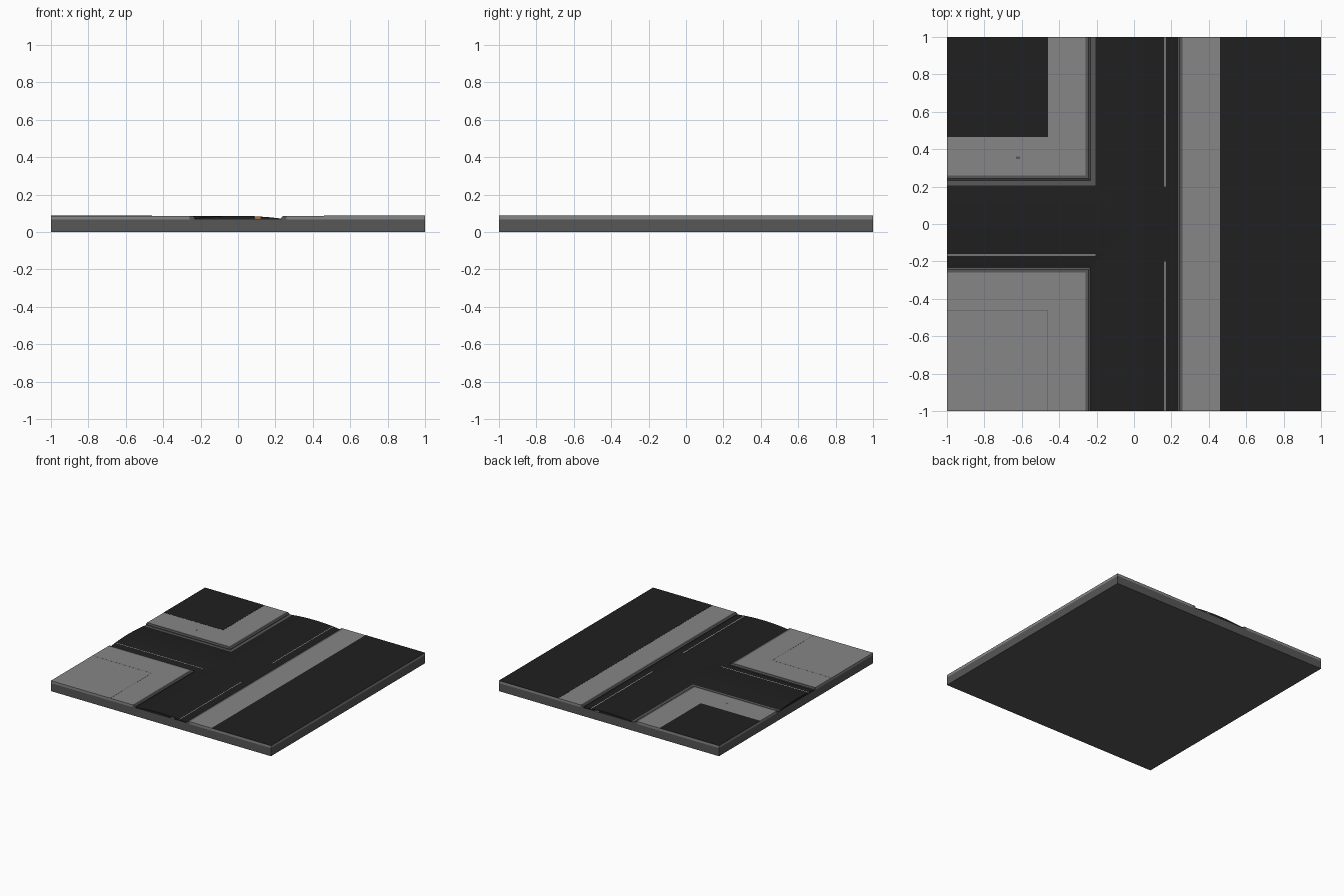
import bpy, bmesh

if "Cube" in bpy.data.objects:
    bpy.data.objects.remove(bpy.data.objects["Cube"])


def mat(name, v):
    m = bpy.data.materials.new(name)
    m.diffuse_color = (*v, 1)
    m.use_nodes = True
    m.node_tree.nodes["Principled BSDF"].inputs["Base Color"].default_value = m.diffuse_color
    return m


PAVE = mat("pavement grey", (0.24, 0.24, 0.24))
KERB = mat("kerb grey", (0.095, 0.095, 0.095))
DARK = mat("asphalt dark", (0.014, 0.014, 0.014))
LINE = mat("line white", (0.6, 0.6, 0.6))
AMBER = mat("amber line", (0.45, 0.17, 0.02))


def finish(name, bm, m):
    bmesh.ops.recalc_face_normals(bm, faces=bm.faces)
    me = bpy.data.meshes.new(name)
    bm.to_mesh(me)
    bm.free()
    me.materials.append(m)
    ob = bpy.data.objects.new(name, me)
    bpy.context.collection.objects.link(ob)
    return ob


def loft(name, rings, m):
    """Join closed rings of points and cap both ends."""
    bm = bmesh.new()
    vs = [[bm.verts.new(p) for p in r] for r in rings]
    n = len(vs[0])
    for a, b in zip(vs, vs[1:]):
        for i in range(n):
            j = (i + 1) % n
            bm.faces.new((a[i], a[j], b[j], b[i]))
    bm.faces.new(vs[0])
    bm.faces.new(vs[-1])
    return finish(name, bm, m)


def box(name, x0, x1, y0, y1, z0, z1, m):
    ring = lambda z: [(x0, y0, z), (x1, y0, z), (x1, y1, z), (x0, y1, z)]
    return loft(name, [ring(z0), ring(z1)], m)


def corner_band(name, profile, s, m):
    """Sweep an (offset, height) profile round a west corner; s = +1 north, -1 south."""
    rings = [[(-1, s * d, z) for d, z in profile],
             [(-d, s * d, z) for d, z in profile],
             [(-d, s, z) for d, z in profile]]
    return loft(name, rings, m)


BASE, TOP = 0.066, 0.086

# ground slab
box("base_slab", -1, 1, -1, 1, 0, BASE, KERB)

# raised pavement blocks
box("east_pavement", 0.26, 1, -1, 1, BASE, TOP, PAVE)
box("north_west_pavement", -1, -0.26, 0.26, 1, BASE, TOP, PAVE)
box("south_west_pavement", -1, -0.26, -1, -0.26, BASE, TOP, PAVE)

# kerbs with a chamfered road edge
kerb = [(0.233, BASE), (0.233, 0.079), (0.243, TOP), (0.26, TOP), (0.26, BASE)]
loft("east_kerb", [[(d, y, z) for d, z in kerb] for y in (-1, 1)], KERB)
corner_band("north_west_kerb", kerb, 1, KERB)
corner_band("south_west_kerb", kerb, -1, KERB)

# exposed gutter at the north west corner
gutter = [(0.205, BASE), (0.205, 0.0745), (0.234, 0.073), (0.234, BASE)]
corner_band("north_west_gutter", gutter, 1, KERB)


# cambered roads
def camber(u):
    return 0.086 - 0.015 * (u / 0.235) ** 2


N = 16
arch = [(-0.235 + 0.47 * i / N) for i in range(N + 1)]
prof = [(u, camber(u)) for u in arch] + [(0.235, BASE), (-0.235, BASE)]
loft("main_road", [[(u, y, z) for u, z in prof] for y in (-1, 1)], DARK)
loft("side_road", [[(x, u, z) for u, z in prof] for x in (-1, 0)], DARK)

# thin edge lines
zl = camber(0.165)
for name, y0, y1 in (("north", 0.2, 1), ("south", -1, -0.2)):
    box(name + "_edge_line", 0.163, 0.168, y0, y1, zl - 0.003, zl + 0.0006, LINE)
box("west_edge_line", -1, -0.205, -0.168, -0.163, zl - 0.003, zl + 0.0006, LINE)

# amber line ends showing at the road ends
for name, s in (("front", -1), ("back", 1)):
    box(name + "_amber_end", 0.09, 0.12, min(s, s * 1.0005), max(s, s * 1.0005),
        0.07, 0.079, AMBER)

# dark plots laid on the pavement
box("east_plot", 0.46, 1, -1, 1, TOP, TOP + 0.001, DARK)
box("north_west_plot", -1, -0.46, 0.465, 1, TOP, TOP + 0.001, DARK)

# outline of the paved south west plot
box("plot_seam_x", -1, -0.459, -0.463, -0.459, TOP - 0.001, TOP + 0.0004, KERB)
box("plot_seam_y", -0.463, -0.459, -1, -0.459, TOP - 0.001, TOP + 0.0004, KERB)

# small access cover
box("access_cover", -0.63, -0.61, 0.347, 0.362, TOP - 0.001, TOP + 0.0006, KERB)
